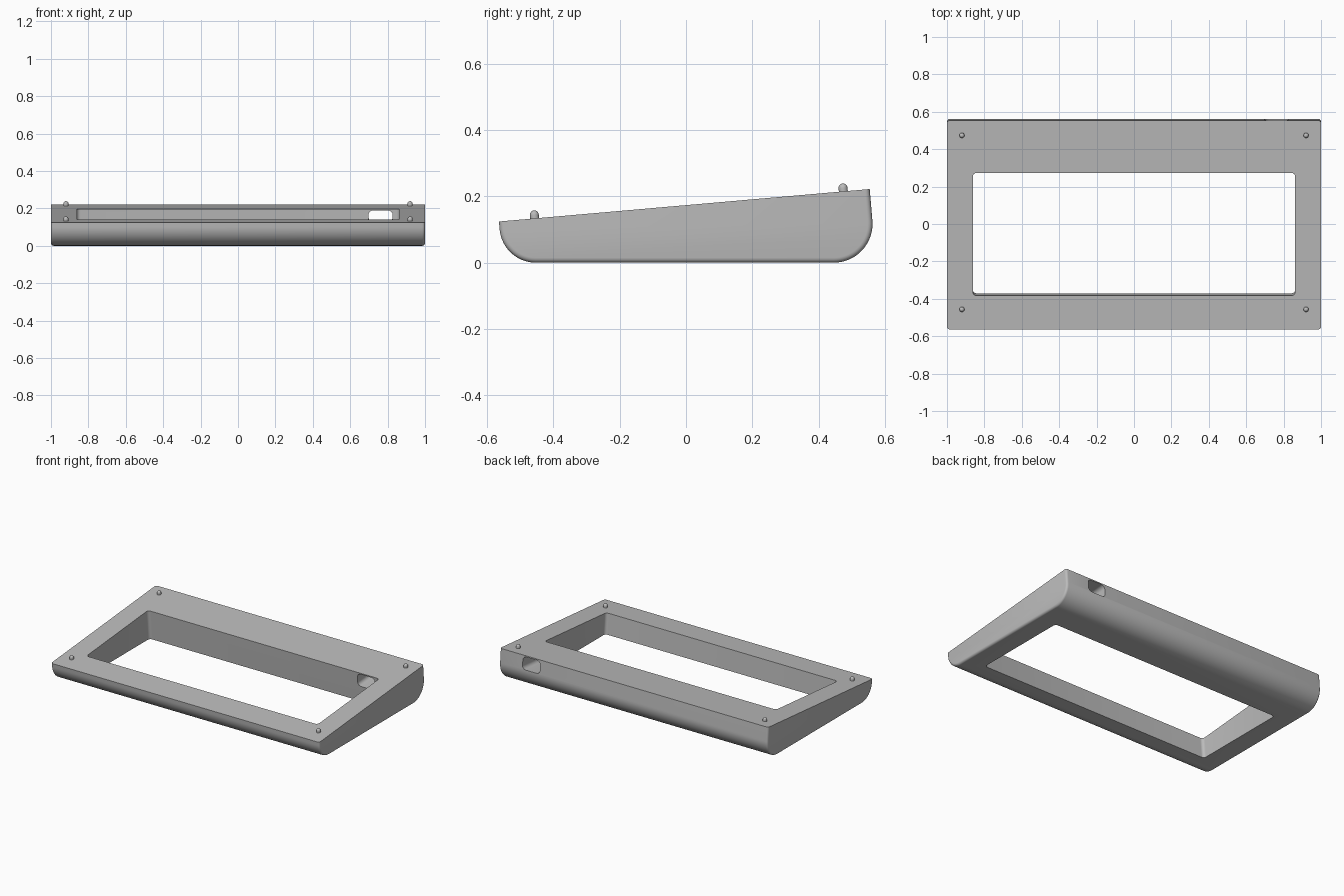
import bpy, bmesh
from math import radians, cos, sin, tan
from mathutils import Matrix, Vector

if "Cube" in bpy.data.objects:
    bpy.data.objects.remove(bpy.data.objects["Cube"], do_unlink=True)

TILT = radians(5)
FRONT_Y, FRONT_Z = -0.5635, 0.124

grey = bpy.data.materials.new("plain grey")
grey.use_nodes = True
colour = (0.5, 0.5, 0.5, 1)
grey.diffuse_color = colour
grey.node_tree.nodes["Principled BSDF"].inputs["Base Color"].default_value = colour


def top_z(y):
    return FRONT_Z + (y - FRONT_Y) * tan(TILT)


def on_slope(x, y):
    """Frame lying on the sloped top at x, y."""
    return Matrix.Translation((x, y, top_z(y))) @ Matrix.Rotation(TILT, 4, 'X')


def finish(name, bm):
    bmesh.ops.recalc_face_normals(bm, faces=bm.faces)
    mesh = bpy.data.meshes.new(name)
    bm.to_mesh(mesh)
    bm.free()
    mesh.materials.append(grey)
    obj = bpy.data.objects.new(name, mesh)
    bpy.context.collection.objects.link(obj)
    return obj


def rounded_block(name, low, high, axis, radius, frame):
    """Box whose four edges along one axis are rounded."""
    low, high = Vector(low), Vector(high)
    scale = Matrix.Diagonal(high - low)
    bm = bmesh.new()
    bmesh.ops.create_cube(bm, size=1)
    for v in bm.verts:
        v.co = (low + high) / 2 + scale @ v.co
    edges = [e for e in bm.edges
             if abs((e.verts[0].co - e.verts[1].co).normalized()[axis]) > 0.9]
    bmesh.ops.bevel(bm, geom=edges, offset=radius, segments=6, profile=0.5,
                    affect='EDGES')
    bm.transform(frame)
    return finish(name, bm)


def arc(cy, cz, r, start, end, steps=20):
    angles = [radians(start + (end - start) * i / steps) for i in range(steps + 1)]
    return [(cy + r * cos(a), cz + r * sin(a)) for a in angles]


def smooth(obj):
    bpy.ops.object.select_all(action='DESELECT')
    obj.select_set(True)
    bpy.context.view_layer.objects.active = obj
    bpy.ops.object.shade_smooth_by_angle(angle=radians(30))


# Wedge body: side profile with round lower corners, drawn out along x
back_y = 0.5535
profile = [(FRONT_Y, FRONT_Z)]
profile += arc(-0.452, 0.11, 0.11, 185, 270)
profile += arc(0.445, 0.117, 0.117, 270, 365)
profile.append((back_y, top_z(back_y)))
bm = bmesh.new()
end = bm.faces.new([bm.verts.new((-1, y, z)) for y, z in profile])
out = bmesh.ops.extrude_face_region(bm, geom=[end], use_keep_orig=True)
bmesh.ops.translate(bm, vec=(2, 0, 0),
                    verts=[g for g in out["geom"] if isinstance(g, bmesh.types.BMVert)])
bmesh.ops.recalc_face_normals(bm, faces=bm.faces)
# Soften the end outlines, leaving the sloped top crisp
rims = []
for e in bm.edges:
    a, b = (v.co for v in e.verts)
    if abs(a.x - b.x) < 0.01 and abs(a.y - b.y) < 1:
        rims.append(e)
bmesh.ops.bevel(bm, geom=rims, offset=0.015, segments=4, profile=0.5,
                affect='EDGES', clamp_overlap=False)
body = finish("wedge_frame", bm)

# Window through the body and cable slot through the back wall
cutters = [
    rounded_block("window_cutter", (-0.862, -0.329, -0.4), (0.862, 0.329, 0.1),
                  2, 0.02, on_slope(0, -0.055)),
    rounded_block("slot_cutter", (-0.065, -0.35, -0.093), (0.065, 0.1, -0.008),
                  1, 0.025, on_slope(0.762, back_y)),
]
bpy.context.view_layer.objects.active = body
for cutter in cutters:
    cutter.hide_render = True
    mod = body.modifiers.new("cut", 'BOOLEAN')
    mod.operation = 'DIFFERENCE'
    mod.solver = 'EXACT'
    mod.object = cutter
    bpy.ops.object.modifier_apply(modifier=mod.name)
    bpy.data.objects.remove(cutter, do_unlink=True)
smooth(body)

# Domed locating pegs near the four corners
for side, x in (("right", -0.92), ("left", 0.92)):
    for place, y in (("front", -0.456), ("back", 0.474)):
        bm = bmesh.new()
        bmesh.ops.create_uvsphere(bm, u_segments=20, v_segments=12, radius=0.0135)
        for v in bm.verts:
            # lower half becomes a straight shank sunk into the body
            if v.co.z < -0.001:
                ring = Vector((v.co.x, v.co.y))
                if ring.length > 0.001:
                    ring = ring.normalized() * 0.0135
                v.co = (ring.x, ring.y, v.co.z * 1.5)
            v.co.z += 0.0105
        bm.transform(on_slope(x, y))
        smooth(finish(f"{place}_{side}_peg", bm))
